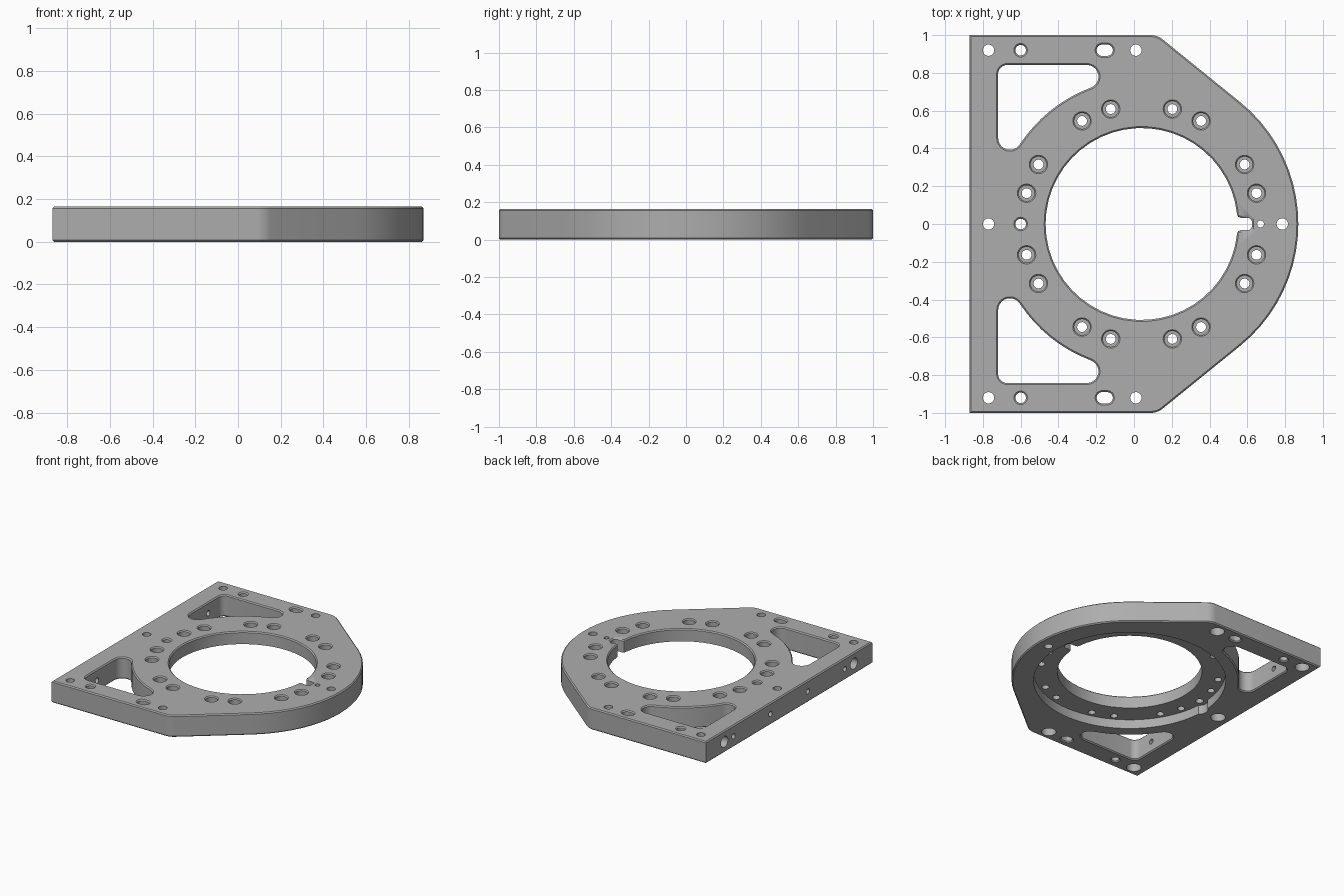
import bpy, bmesh
from math import sin, cos, radians, degrees, asin, atan2, pi

if "Cube" in bpy.data.objects:
    bpy.data.objects.remove(bpy.data.objects["Cube"], do_unlink=True)

TOP = 0.165      # plate thickness
CX = 0.04        # centre of the round features
CH = 0.008       # edge chamfer
FLOOR = 0.07     # ceiling of the underside recess

metal = bpy.data.materials.new("grey metal")
metal.use_nodes = True
GREY = (0.42, 0.42, 0.42, 1)
metal.diffuse_color = GREY
metal.node_tree.nodes["Principled BSDF"].inputs["Base Color"].default_value = GREY


def arc(cx, cy, r, a, b, n):
    """Points on an arc from angle a to b, in degrees."""
    return [(cx + r * cos(radians(a + (b - a) * i / n)),
             cy + r * sin(radians(a + (b - a) * i / n))) for i in range(n + 1)]


def mirrored(points):
    return [(x, -y) for x, y in reversed(points)]


# Profiles: each takes an outward offset so edges can be chamfered
def circle(cx, cy, r, n=24):
    return lambda o: arc(cx, cy, r + o, 0, 360, n)[:-1]


def slot(cx, cy, half, r):
    return lambda o: (arc(cx + half, cy, r + o, -90, 90, 12)
                      + arc(cx - half, cy, r + o, 90, 270, 12))


def outline(o):
    r, tangent, corner = 0.83, 51, 0.1
    t = radians(tangent)
    # fillet centre touching both the straight side and the slanted side
    fy = 1 - corner
    fx = CX + (r - corner - fy * sin(t)) / cos(t)
    upper = arc(CX, 0, r + o, 0, tangent, 10)
    upper += arc(fx, fy, corner + o, tangent, 90, 5) + [(-0.87 - o, 1 + o)]
    return upper + mirrored(upper)[:-1]


def pocket(side):
    def profile(o):
        lx, ly, ux, uy, r = -0.657, 0.455, -0.25, 0.78, 0.062
        low = degrees(atan2(ly, lx - CX))
        high = degrees(atan2(uy, ux - CX))
        pts = arc(lx, ly, r + o, 180, low + 180, 10)
        pts += arc(CX, 0, 0.77 - o, low, high, 8)[1:-1]
        pts += arc(ux, uy, r + o, high - 180, 90, 10)
        pts += arc(-0.67, 0.792, 0.05 + o, 90, 180, 6)
        return pts if side > 0 else mirrored(pts)
    return profile


def opening(o):
    r, w = 0.508 + o, 0.033 + o
    a = degrees(asin((w + 0.022) / r))
    tip = arc(0.6, w - 0.025, 0.025 + o, 0, 90, 5)
    upper = tip + [(0.565, w), (0.55, w + 0.006)] + arc(CX, 0, r, a, 180, 24)
    return upper + mirrored(upper)[1:]


def stack(bm, profile, levels):
    """Solid through a series of (height, offset) loops."""
    loops = [[bm.verts.new((x, y, z)) for x, y in profile(o)] for z, o in levels]
    n = len(loops[0])
    for a, b in zip(loops, loops[1:]):
        for i in range(n):
            j = (i + 1) % n
            bm.faces.new((a[i], a[j], b[j], b[i]))
    bm.faces.new(loops[0][::-1])
    bm.faces.new(loops[-1])


def make(name, parts):
    bm = bmesh.new()
    for profile, levels in parts:
        stack(bm, profile, levels)
    bmesh.ops.recalc_face_normals(bm, faces=bm.faces)
    mesh = bpy.data.meshes.new(name)
    bm.to_mesh(mesh)
    bm.free()
    mesh.materials.append(metal)
    obj = bpy.data.objects.new(name, mesh)
    bpy.context.collection.objects.link(obj)
    return obj


def cut(target, cutter):
    cutter.hide_render = True
    mod = target.modifiers.new("cut", 'BOOLEAN')
    mod.operation, mod.solver, mod.object = 'DIFFERENCE', 'EXACT', cutter
    bpy.ops.object.select_all(action='DESELECT')
    bpy.context.view_layer.objects.active = target
    target.select_set(True)
    bpy.ops.object.modifier_apply(modifier=mod.name)
    bpy.data.objects.remove(cutter, do_unlink=True)


BELOW, ABOVE = -0.05, TOP + 0.05
THROUGH = [(BELOW, 0), (ABOVE, 0)]
TOP_CHAMFER = [(BELOW, 0), (TOP - CH, 0), (TOP, CH), (ABOVE, CH)]
BOTH_CHAMFER = [(BELOW, CH), (0, CH), (CH, 0)] + TOP_CHAMFER[1:]
BORE_BELOW = [(BELOW, 0.022), (0.09, 0.022), (0.09, 0), (ABOVE, 0)]
BORE_ABOVE = [(BELOW, 0), (0.11, 0), (0.11, 0.016),
              (TOP - CH, 0.016), (TOP, 0.023), (ABOVE, 0.023)]

# Plate with chamfered rim
plate = make("mounting_plate", [(outline, [(0, -CH), (CH, 0), (TOP - CH, 0), (TOP, -CH)])])

# Pockets, underside recess and holes along the straight sides
parts = [(circle(CX, 0, 0.675, 72), [(BELOW, 0), (FLOOR, 0)]),
         (circle(-0.77, 0, 0.03), BORE_BELOW),
         (circle(0.785, 0, 0.03), THROUGH)]
for s in (1, -1):
    parts += [(pocket(s), BOTH_CHAMFER),
              (circle(-0.77, s * 0.92, 0.03), BORE_BELOW),
              (circle(0.01, s * 0.92, 0.03), BORE_BELOW),
              (circle(-0.6, s * 0.92, 0.028), BOTH_CHAMFER),
              (slot(-0.155, s * 0.92, 0.013, 0.03), BOTH_CHAMFER)]
cut(plate, make("pocket_cutter", parts))

# Relief in the recess wall around the locating hole
cut(plate, make("relief_cutter", [(circle(-0.6, 0, 0.06), [(BELOW, 0), (FLOOR, 0)])]))

# Keyed central opening and the ring of counterbored bolt holes
parts = [(opening, TOP_CHAMFER),
         (circle(-0.6, 0, 0.028), TOP_CHAMFER),
         (circle(0.67, 0, 0.018), THROUGH)]
for quarter in range(4):
    for a in (15, 30, 60, 75):
        t = radians(a + 90 * quarter)
        parts.append((circle(CX + 0.63 * cos(t), 0.63 * sin(t), 0.026), BORE_ABOVE))
cut(plate, make("opening_cutter", parts))

# Holes bored into the flat side edge
parts = []
for s in (1, -1):
    for y, r, depth in ((0.78, 0.042, 0.06), (0.67, 0.02, 0.2), (0.225, 0.02, 0.12)):
        parts.append((circle(0, s * y, r, 20), [(-0.05, 0), (depth, 0)]))
side = make("side_hole_cutter", parts)
for v in side.data.vertices:
    x, y, z = v.co
    v.co = (z - 0.87, y, TOP / 2 - x)
cut(plate, side)

# Smooth the round walls, keep the edges crisp
bpy.ops.object.select_all(action='DESELECT')
plate.select_set(True)
bpy.context.view_layer.objects.active = plate
bpy.ops.object.shade_smooth_by_angle(angle=pi / 6)
